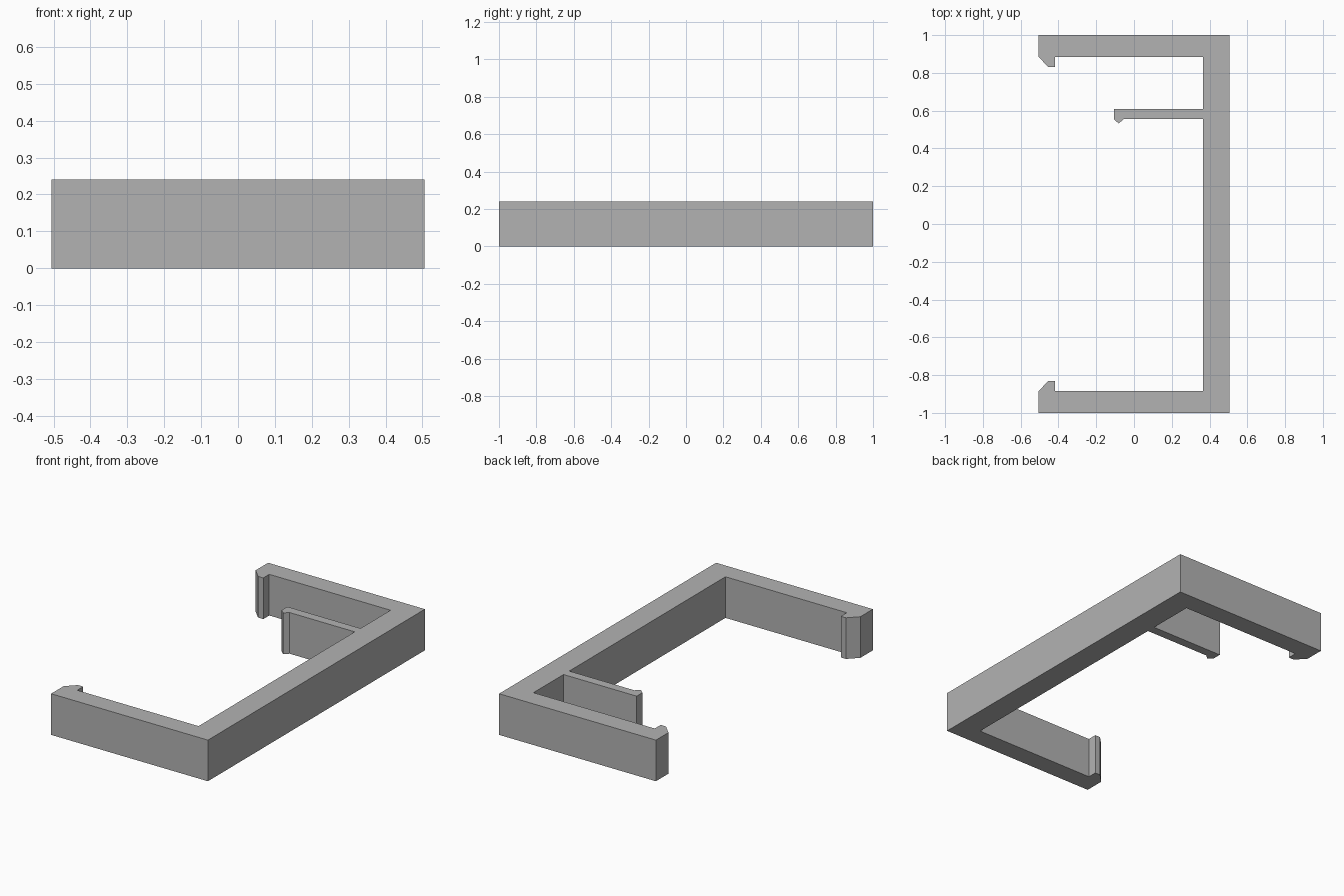
import bpy
import bmesh

cube = bpy.data.objects.get("Cube")
if cube:
    bpy.data.objects.remove(cube, do_unlink=True)

HEIGHT = 0.24
HALF_X, HALF_Y = 0.506, 1.0
SPINE_X = 0.365      # inner face of the spine
ARM_Y = 0.885        # inner face of the end arms

grey = bpy.data.materials.new("plain_grey")
grey.use_nodes = True
colour = (0.45, 0.45, 0.45, 1)
grey.diffuse_color = colour
grey.node_tree.nodes["Principled BSDF"].inputs["Base Color"].default_value = colour


def arm_inner(side):
    """Inside edge of an end arm, from its free end past the hook to the spine."""
    return [(-HALF_X, side * ARM_Y), (-0.452, side * 0.83), (-0.418, side * 0.83),
            (-0.418, side * ARM_Y), (SPINE_X, side * ARM_Y)]


# Small inner tab with a pointed catch, walked from its lower root to its upper root
tab = [(SPINE_X, 0.555), (-0.055, 0.555), (-0.081, 0.532),
       (-0.107, 0.555), (-0.107, 0.608), (SPINE_X, 0.608)]

# Whole outline, counter-clockwise
outline = [(-HALF_X, -HALF_Y), (HALF_X, -HALF_Y), (HALF_X, HALF_Y), (-HALF_X, HALF_Y)]
outline += arm_inner(1) + tab[::-1] + arm_inner(-1)[::-1]

# Extrude the outline into the bracket
bm = bmesh.new()
base = bm.faces.new([bm.verts.new((x, y, 0)) for x, y in outline])
result = bmesh.ops.extrude_face_region(bm, geom=[base], use_keep_orig=True)
top = [v for v in result["geom"] if isinstance(v, bmesh.types.BMVert)]
bmesh.ops.translate(bm, verts=top, vec=(0, 0, HEIGHT))
bmesh.ops.recalc_face_normals(bm, faces=bm.faces)
bmesh.ops.triangulate(bm, faces=[f for f in bm.faces if len(f.verts) > 4])

mesh = bpy.data.meshes.new("clip_bracket")
bm.to_mesh(mesh)
bm.free()
mesh.materials.append(grey)
bracket = bpy.data.objects.new("clip_bracket", mesh)
bpy.context.collection.objects.link(bracket)
